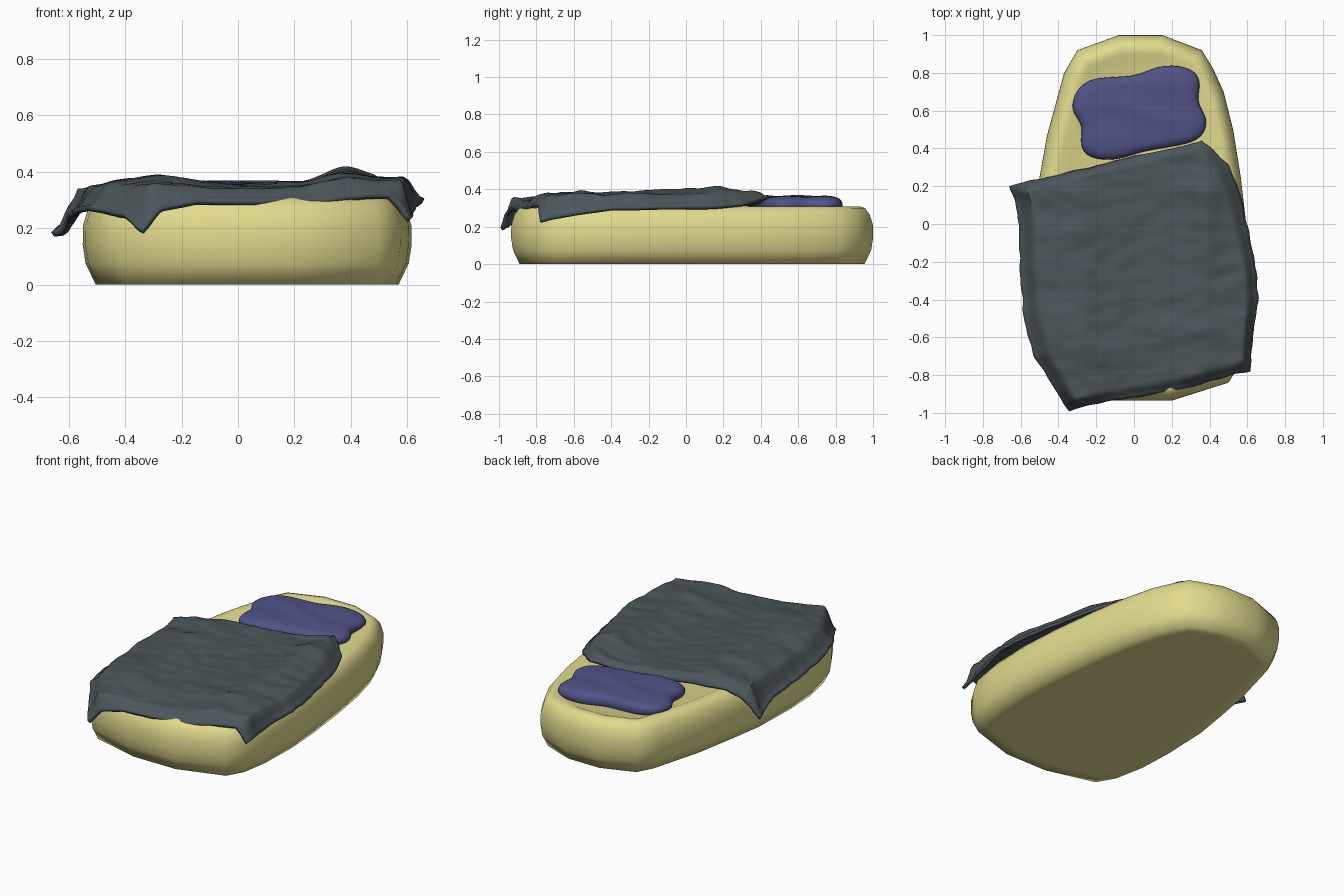
import bpy, bmesh, math
from mathutils import Vector, noise

if "Cube" in bpy.data.objects:
    bpy.data.objects.remove(bpy.data.objects["Cube"])


def material(name, rgb):
    m = bpy.data.materials.new(name)
    m.diffuse_color = (*rgb, 1)
    m.use_nodes = True
    m.node_tree.nodes["Principled BSDF"].inputs["Base Color"].default_value = m.diffuse_color
    return m


def make_object(name, bm, mat):
    bmesh.ops.recalc_face_normals(bm, faces=bm.faces)
    me = bpy.data.meshes.new(name)
    bm.to_mesh(me)
    bm.free()
    me.materials.append(mat)
    ob = bpy.data.objects.new(name, me)
    bpy.context.collection.objects.link(ob)
    return ob


def smooth(ob, angle):
    bpy.ops.object.select_all(action='DESELECT')
    ob.select_set(True)
    bpy.context.view_layer.objects.active = ob
    bpy.ops.object.shade_smooth_by_angle(angle=math.radians(angle))


def inset(points, d):
    """Move a counter-clockwise outline inwards along its corner normals."""
    out = []
    for i, p in enumerate(points):
        t = Vector(points[(i + 1) % len(points)]) - Vector(points[i - 1])
        n = Vector((-t.y, t.x)).normalized()
        out.append(Vector(p) + n * d)
    return out


def skin(rings):
    """Bridge rings of equal length and cap both ends."""
    bm = bmesh.new()
    loops = [[bm.verts.new(p) for p in r] for r in rings]
    n = len(loops[0])
    for a, b in zip(loops, loops[1:]):
        for i in range(n):
            j = (i + 1) % n
            bm.faces.new((a[i], a[j], b[j], b[i]))
    bm.faces.new(loops[0][::-1])
    bm.faces.new(loops[-1])
    return bm


def sample(points, t):
    """Point on a polyline, t from 0 to 1 along its length."""
    pts = [Vector(p) for p in points]
    lens = [(b - a).length for a, b in zip(pts, pts[1:])]
    s = t * sum(lens)
    i = 0
    while i < len(lens) - 1 and s > lens[i]:
        s -= lens[i]
        i += 1
    f = min(s / lens[i], 1)
    return pts[i].lerp(pts[i + 1], f)


def step(x):
    x = max(0, min(1, x))
    return x * x * (3 - 2 * x)


def height_at(profile, x):
    if x <= profile[0][0]:
        return profile[0][1]
    for (x0, z0), (x1, z1) in zip(profile, profile[1:]):
        if x <= x1:
            return z0 + (z1 - z0) * step((x - x0) / (x1 - x0))
    return profile[-1][1]


yellow = material("pale_yellow", (.76, .71, .275))
grey = material("slate_grey", (.070, .091, .102))
blue = material("dusk_blue", (.080, .085, .24))

# Mattress: rounded tapering tub with a shallow sunken top
outline = [(-.08, 1), (-.3, .92), (-.37, .8), (-.46, .47), (-.505, .22), (-.54, 0),
           (-.55, -.3), (-.54, -.52), (-.5, -.72), (-.42, -.85), (-.1, -.935),
           (.2, -.935), (.5, -.84), (.575, -.72), (.605, -.55), (.615, -.3), (.6, -.05),
           (.565, .25), (.525, .5), (.475, .7), (.42, .82), (.36, .92), (.15, 1)]
section = [(.12, 0), (.046, 0), (.01, .075), (0, .14), (.001, .21), (.018, .265),
           (.045, .3), (.07, .308), (.1, .307), (.125, .296)]
mattress = make_object("mattress", skin(
    [[(p.x, p.y, z) for p in inset(outline, d)] for d, z in section]), yellow)
smooth(mattress, 75)

# Pillow: lobed outline puffed up with subdivision
lobes = [(-.325, .65), (-.29, .73), (-.2, .78), (0, .775), (.1, .825), (.2, .845),
         (.325, .815), (.355, .74), (.325, .64), (.395, .56), (.365, .455), (.25, .415),
         (.05, .39), (-.05, .35), (-.16, .335), (-.265, .365), (-.285, .44),
         (-.265, .52), (-.325, .59)]
centre = Vector((.03, .595))
rings = []
for s, z in [(.8, .27), (.95, .28), (1.02, .31), (.99, .342), (.86, .361),
             (.6, .364), (.3, .364), (.08, .364)]:
    ring = []
    for p in lobes:
        q = centre + (Vector(p) - centre) * s
        crease = .005 * math.sin(q.y * 34 + 2 * math.sin(q.x * 6)) if s < .8 else 0
        ring.append((q.x, q.y, z + crease))
    rings.append(ring)
pillow = make_object("pillow", skin(rings), blue)
pillow.modifiers.new("puff", 'SUBSURF').levels = 2
pillow.modifiers["puff"].render_levels = 2
smooth(pillow, 60)

# Blanket: patch spanned between four hanging edges, raised over the bed
front = [(-.34, -.992, .195), (-.27, -.97, .27), (-.15, -.94, .3), (.1, -.905, .3),
         (.3, -.865, .3), (.45, -.82, .32), (.54, -.795, .32), (.615, -.78, .235)]
back = [(-.66, .2, .185), (-.56, .23, .28), (-.45, .25, .325), (-.2, .31, .325),
        (0, .36, .325), (.2, .4, .335), (.36, .44, .37)]
left = [front[0], (-.41, -.89, .25), (-.53, -.7, .28), (-.58, -.52, .27),
        (-.605, -.25, .25), (-.61, 0, .23), (-.63, .12, .19), back[0]]
right = [front[-1], (.63, -.6, .27), (.658, -.4, .305), (.65, -.25, .305),
         (.61, -.05, .31), (.565, .15, .31), (.5, .32, .33), back[-1]]
crown = [(-.6, .3), (-.52, .345), (-.42, .365), (-.28, .38), (-.1, .362), (0, .354),
         (.2, .358), (.38, .382), (.5, .375), (.6, .375), (.655, .345)]
NU, NV = 64, 76
bm = bmesh.new()
grid = []
for j in range(NV + 1):
    v = j / NV
    row = []
    for i in range(NU + 1):
        u = i / NU
        l, r, f, b = sample(left, v), sample(right, v), sample(front, u), sample(back, u)
        corner = ((1 - u) * (1 - v) * Vector(front[0]) + u * (1 - v) * Vector(front[-1])
                  + (1 - u) * v * Vector(back[0]) + u * v * Vector(back[-1]))
        p = l.lerp(r, u) + f.lerp(b, v) - corner
        # Height: crown over the bed, easing down to the edge heights
        edge_u, edge_v = min(u, 1 - u), min(v, 1 - v)
        ramp_u = .09 if u < .5 else .06
        ramp_v = .05 if v < .5 else .035
        w = step(edge_u / ramp_u) * step(edge_v / ramp_v)
        top = height_at(crown, p.x) - .02 * step((-p.y - .65) / .25)
        # One long ridge beside the right edge, tallest mid-bed
        top += .03 * math.exp(-((p.x - .38) / .08) ** 2 - ((p.y - .1) / .3) ** 2)
        # Wrinkles running mostly across the bed, plus finer crumples
        wr = .014 * noise.noise(Vector((p.x * 2.5 + p.y, p.y * 8, 1)))
        wr += .007 * noise.noise(Vector((p.x * 9, p.y * 15, 4)))
        rim = f.z if edge_v == v else b.z
        side = l.z if edge_u == u else r.z
        blend = step(.5 + (edge_u - edge_v) / .08)
        low = side * (1 - blend) + rim * blend if edge_u and edge_v else p.z
        p.z = low + (max(top + wr, .34 if w == 1 else 0) - low) * w
        # Ragged wavy hem
        k = 1 - w
        p.x += k * .008 * noise.noise(Vector((p.y * 14, p.x * 5, 7)))
        p.y += k * .006 * noise.noise(Vector((p.x * 14, p.y * 5, 9)))
        row.append(bm.verts.new(p))
    grid.append(row)
for a, b in zip(grid, grid[1:]):
    for i in range(NU):
        bm.faces.new((a[i], a[i + 1], b[i + 1], b[i]))
blanket = make_object("blanket", bm, grey)
if blanket.data.polygons[len(blanket.data.polygons) // 2].normal.z < 0:
    blanket.data.flip_normals()
cloth = blanket.modifiers.new("thickness", 'SOLIDIFY')
cloth.thickness = .02
cloth.offset = -1
smooth(blanket, 60)
